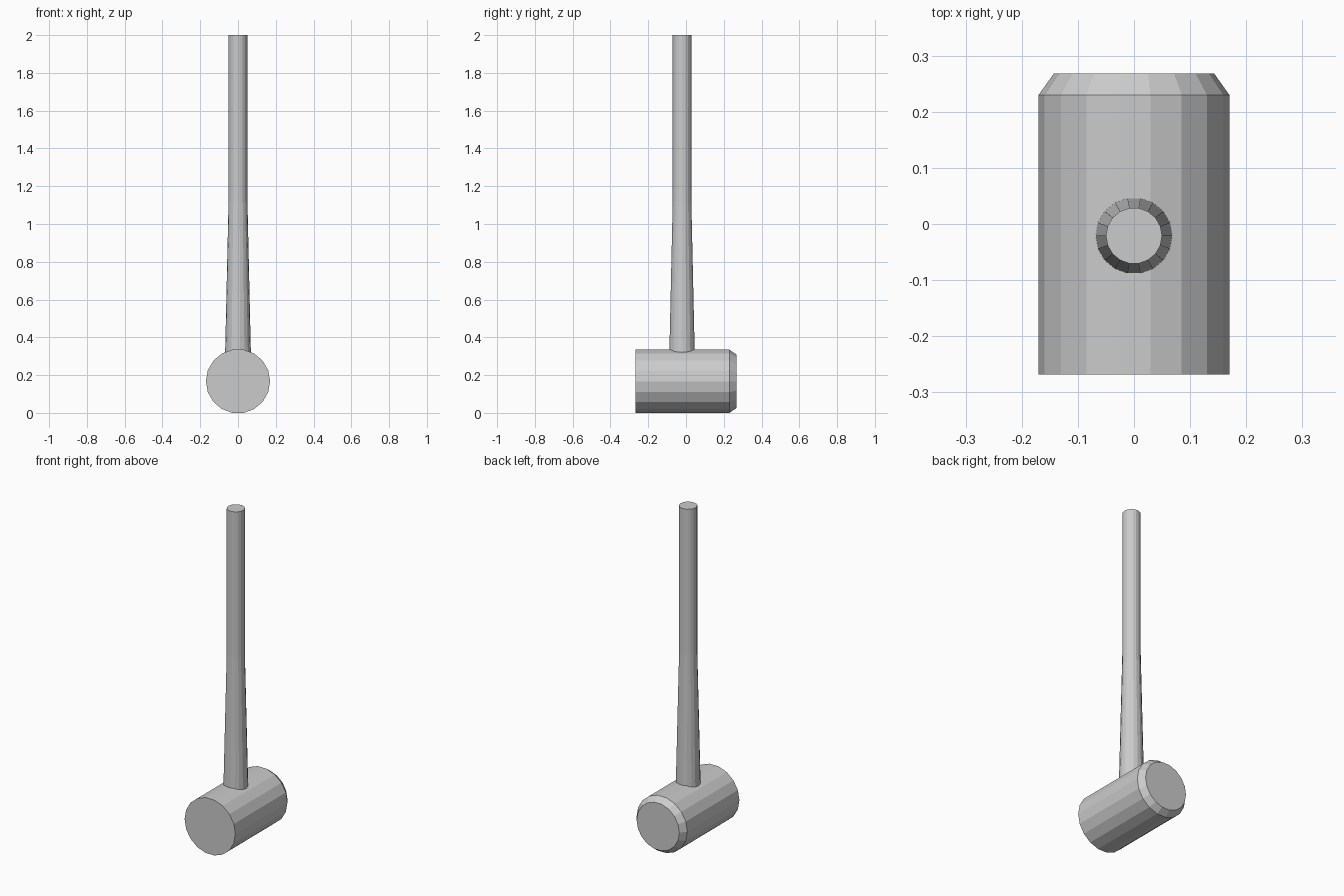
import bpy, bmesh
from math import cos, sin, tau

if "Cube" in bpy.data.objects:
    bpy.data.objects.remove(bpy.data.objects["Cube"])

SIDES = 18

def lathe(name, profile, place):
    """Stack rings of (position along axis, radius) into a capped, flat-shaded solid."""
    bm = bmesh.new()
    rings = []
    for t, r in profile:
        rings.append([bm.verts.new(place(r * cos(tau * i / SIDES), r * sin(tau * i / SIDES), t))
                      for i in range(SIDES)])
    for a, b in zip(rings, rings[1:]):
        for i in range(SIDES):
            j = (i + 1) % SIDES
            bm.faces.new((a[i], a[j], b[j], b[i]))
    bm.faces.new(rings[0])
    bm.faces.new(rings[-1])
    bmesh.ops.recalc_face_normals(bm, faces=bm.faces)
    mesh = bpy.data.meshes.new(name)
    bm.to_mesh(mesh)
    bm.free()
    obj = bpy.data.objects.new(name, mesh)
    bpy.context.collection.objects.link(obj)
    return obj

# Mallet head: lies along y, bevelled at the back end only
R = 0.17
HEAD_Z = R * cos(tau / (2 * SIDES))
lathe("mallet_head", [(-0.268, R), (0.23, R), (0.268, 0.143)],
      lambda u, v, t: (u, t, HEAD_Z + v))

# Handle: straight upper shaft, flaring towards the head and sunk into it
lathe("handle", [(0.28, 0.069), (1.12, 0.05), (2.0, 0.05)],
      lambda u, v, t: (u, v - 0.021, t))
